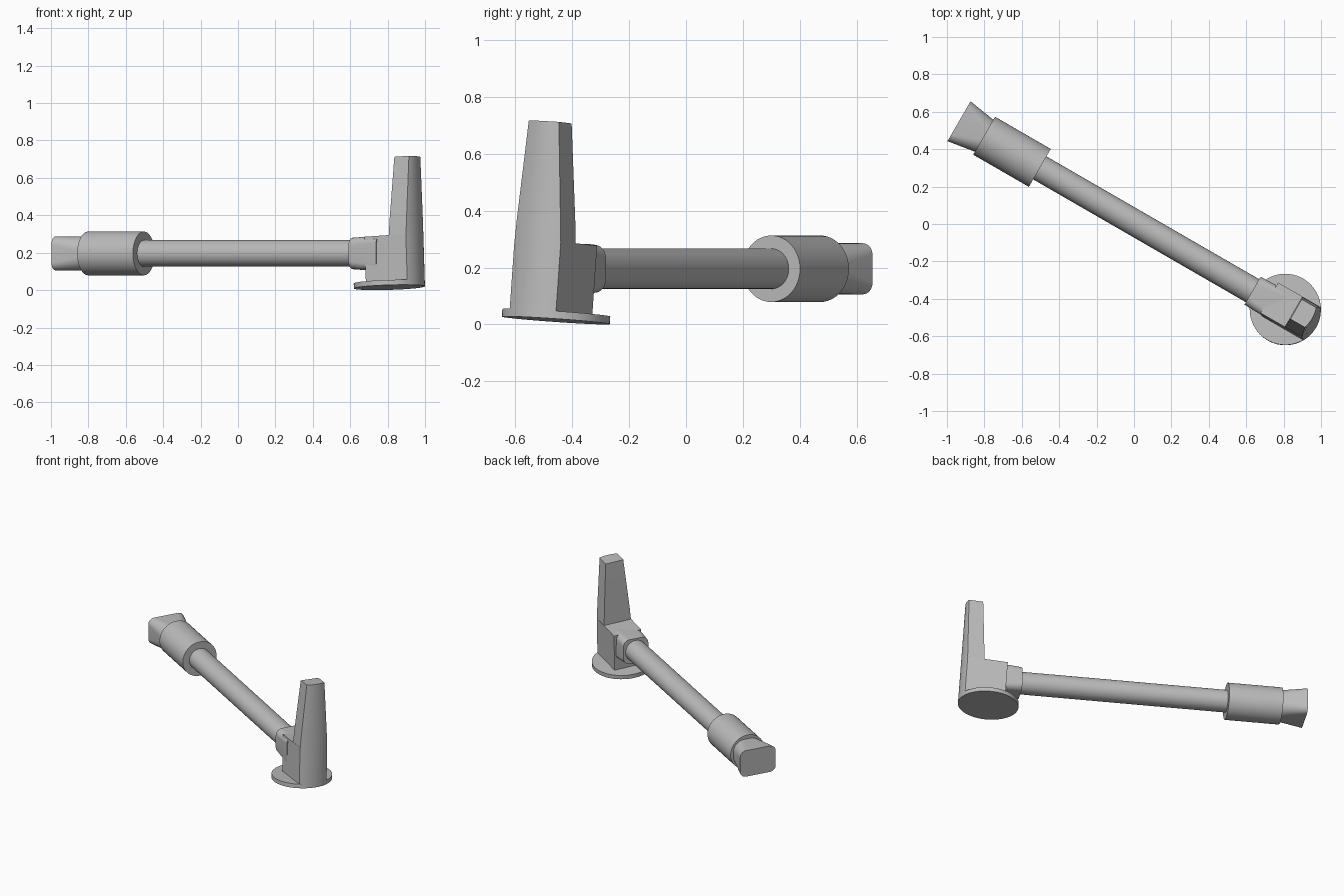
import bpy, bmesh
from math import sin, cos, pi, radians, sqrt, asin
from mathutils import Matrix

cube = bpy.data.objects.get("Cube")
if cube:
    bpy.data.objects.remove(cube, do_unlink=True)

grey = bpy.data.materials.new("light_grey")
grey.use_nodes = True
COLOUR = (0.5, 0.5, 0.5, 1)
grey.diffuse_color = COLOUR
grey.node_tree.nodes["Principled BSDF"].inputs["Base Color"].default_value = COLOUR

# Working frame: x along the rod, y across it, z up
PLACE = Matrix.Rotation(radians(-30), 4, "Z") @ Matrix.Translation((0, 0.008, 0))
BASE_X, BASE_R, AXIS_Z = 0.93, 0.19, 0.196
# The foot and post lean a little about the foot's centre
LEAN = Matrix(((1, 0, -0.061, BASE_X),
               (0, 1, 0.045, 0),
               (0.061, -0.045, 1, 0.0145),
               (0, 0, 0, 1)))


def loft(name, rings, matrix=Matrix()):
    """Skin a series of matching rings and cap both ends."""
    bm = bmesh.new()
    loops = [[bm.verts.new(p) for p in ring] for ring in rings]
    n = len(loops[0])
    for low, high in zip(loops, loops[1:]):
        for i in range(n):
            j = (i + 1) % n
            bm.faces.new((low[i], low[j], high[j], high[i]))
    bm.faces.new(loops[0])
    bm.faces.new(loops[-1])
    bmesh.ops.recalc_face_normals(bm, faces=bm.faces)
    mesh = bpy.data.meshes.new(name)
    bm.to_mesh(mesh)
    bm.free()
    mesh.transform(PLACE @ matrix)
    mesh.materials.append(grey)
    obj = bpy.data.objects.new(name, mesh)
    bpy.context.collection.objects.link(obj)
    bpy.ops.object.select_all(action="DESELECT")
    obj.select_set(True)
    bpy.context.view_layer.objects.active = obj
    bpy.ops.object.shade_smooth_by_angle(angle=radians(30))
    return obj


def rounded_ring(x, half_w, half_h, radius, steps=8):
    """Rounded rectangle standing across the rod axis."""
    ring = []
    for corner, (sy, sz) in enumerate(((1, 1), (-1, 1), (-1, -1), (1, -1))):
        for k in range(steps + 1):
            t = (corner + k / steps) * pi / 2
            ring.append((x, sy * (half_w - radius) + radius * cos(t),
                         AXIS_Z + sz * (half_h - radius) + radius * sin(t)))
    return ring


def circle_x(x, r, n=48):
    return [(x, r * cos(2 * pi * i / n), AXIS_Z + r * sin(2 * pi * i / n)) for i in range(n)]


def circle_z(z, r, n=64):
    return [(r * cos(2 * pi * i / n), r * sin(2 * pi * i / n), z) for i in range(n)]


def post_ring(z, half_w, inner, steps=10):
    """Flat sides and back, with an outer face following the foot's rim."""
    half = asin(half_w / BASE_R)
    arc = [-half + 2 * half * k / steps for k in range(steps + 1)]
    return ([(inner, -half_w, z)]
            + [(BASE_R * cos(t), BASE_R * sin(t), z) for t in arc]
            + [(inner, half_w, z)])


# Rod and sleeve
loft("rod", [circle_x(-0.65, 0.071), circle_x(0.75, 0.071)])
loft("sleeve", [circle_x(-0.93, 0.117), circle_x(-0.586, 0.117)])

# Flared end of the rod
loft("flared_tip", [rounded_ring(-1.085, 0.123, 0.09, 0.04),
                    rounded_ring(-0.90, 0.094, 0.09, 0.082)])

# Socket holding the rod
loft("socket", [rounded_ring(0.727, 0.086, 0.084, 0.045),
                rounded_ring(0.79, 0.088, 0.088, 0.04),
                rounded_ring(0.90, 0.09, 0.088, 0.03)])

# Round foot, block and tapered post
loft("foot", [circle_z(0, BASE_R), circle_z(0.027, BASE_R)], LEAN)
loft("block", [post_ring(z, 0.094, -0.09) for z in (0.02, 0.272)], LEAN)
loft("post", [post_ring(0.25, 0.094, 0.058),
              post_ring(0.35, 0.088, 0.064),
              post_ring(0.69, 0.061, 0.09)], LEAN)
